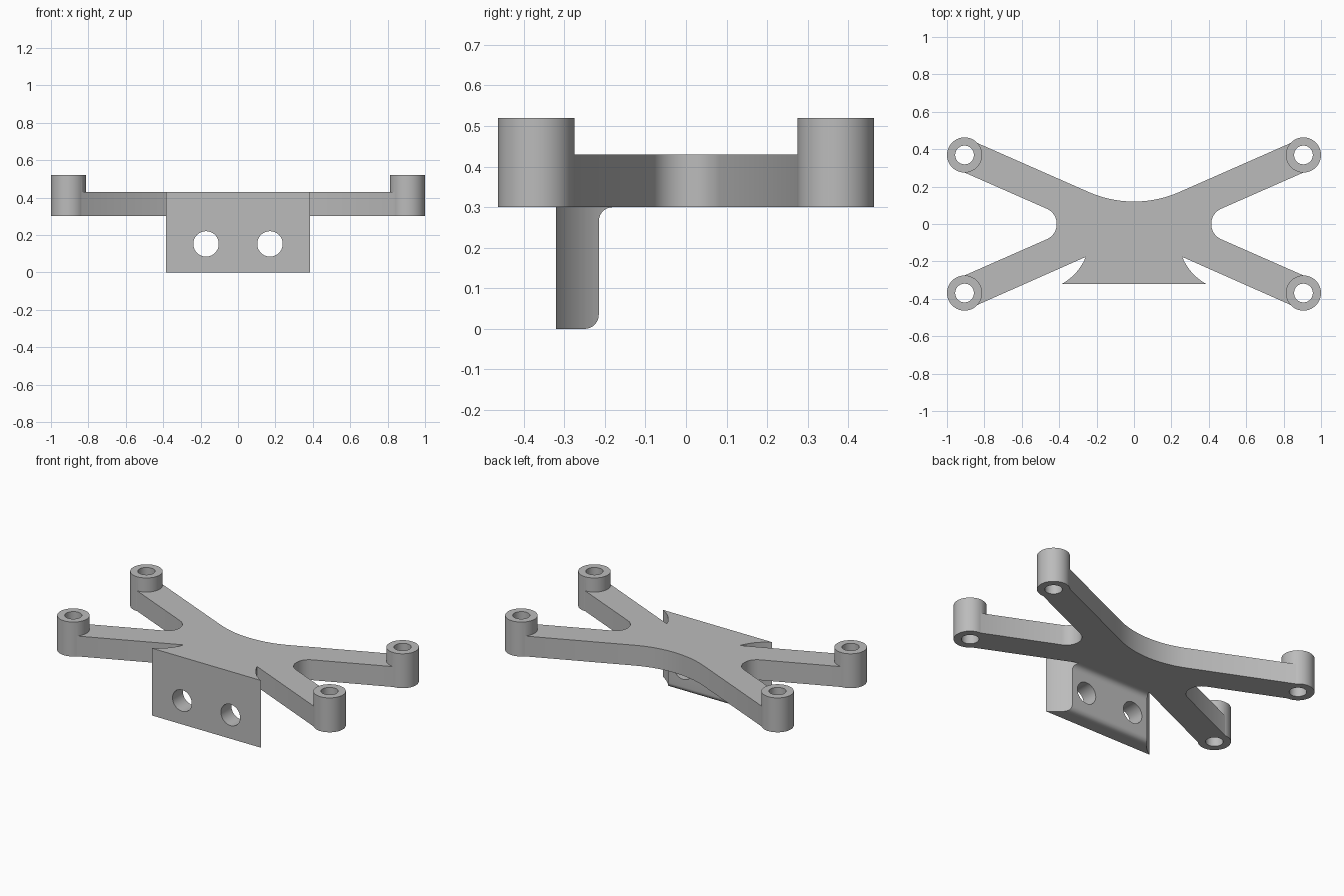
import bpy, bmesh, math
from mathutils import Vector

if "Cube" in bpy.data.objects:
    bpy.data.objects.remove(bpy.data.objects["Cube"])

BOTTOM, TOP, BOSS_TOP = 0.30, 0.43, 0.52
BOSS_X, BOSS_Y, BOSS_R, BORE_R = 0.906, 0.369, 0.094, 0.05
PHI, ARM_HALF = math.atan(0.44), 0.086

grey = bpy.data.materials.new("plain grey")
grey.use_nodes = True
colour = (0.5, 0.5, 0.5, 1)
grey.diffuse_color = colour
grey.node_tree.nodes["Principled BSDF"].inputs["Base Color"].default_value = colour


def add_object(name, bm):
    bmesh.ops.recalc_face_normals(bm, faces=bm.faces)
    mesh = bpy.data.meshes.new(name)
    bm.to_mesh(mesh)
    bm.free()
    mesh.materials.append(grey)
    obj = bpy.data.objects.new(name, mesh)
    bpy.context.collection.objects.link(obj)
    return obj


def prism(name, points, depth):
    """Extrude a 3D outline along a vector."""
    bm = bmesh.new()
    face = bm.faces.new([bm.verts.new(p) for p in points])
    moved = bmesh.ops.extrude_face_region(bm, geom=[face], use_keep_orig=True)["geom"]
    bmesh.ops.translate(bm, vec=depth, verts=[v for v in moved if isinstance(v, bmesh.types.BMVert)])
    return add_object(name, bm)


def cylinder(name, centre, radius, length, axis="Z"):
    bm = bmesh.new()
    bmesh.ops.create_cone(bm, cap_ends=True, segments=64, radius1=radius, radius2=radius, depth=length)
    obj = add_object(name, bm)
    obj.location = centre
    if axis == "Y":
        obj.rotation_euler.x = math.pi / 2
    return obj


def combine(target, other, operation):
    """Apply a boolean and discard the helper."""
    bpy.context.view_layer.update()
    mod = target.modifiers.new("boolean", "BOOLEAN")
    mod.operation, mod.solver, mod.object = operation, "EXACT", other
    bpy.context.view_layer.objects.active = target
    bpy.ops.object.modifier_apply(modifier=mod.name)
    bpy.data.objects.remove(other)


def arc(cx, cy, r, start, end, steps=16):
    angles = [start + (end - start) * i / steps for i in range(steps + 1)]
    return [(cx + r * math.cos(a), cy + r * math.sin(a)) for a in angles]


# Right half of the cross-shaped outline, from back centre to front corner
normal = Vector((-math.sin(PHI), math.cos(PHI))) * ARM_HALF
boss = Vector((BOSS_X, BOSS_Y))
outer, inner = boss + normal, boss - normal
back_meet = outer.y - outer.x * math.tan(PHI)
back_r = (0.12 - back_meet) / (1 / math.cos(PHI) - 1)
back = arc(0, back_meet + back_r / math.cos(PHI), back_r, -math.pi / 2, -math.pi / 2 + PHI, 14)
side_meet = inner.x - inner.y / math.tan(PHI)
side_r = (0.413 - side_meet) / (1 / math.sin(PHI) - 1)
crotch = arc(side_meet + side_r / math.sin(PHI), 0, side_r, math.pi / 2 + PHI, 3 * math.pi / 2 - PHI, 24)

# Flared edge shared by the plate and the bracket
notch, control, tip = Vector((0.258, -0.176)), Vector((0.295, -0.268)), Vector((0.385, -0.32))
flare = []
for i in range(17):
    t = i / 16
    flare.append(tuple(notch * (1 - t) ** 2 + control * 2 * t * (1 - t) + tip * t * t))

half = back + [tuple(outer), tuple(inner)] + crotch
half += [(inner.x, -inner.y), (outer.x, -outer.y)] + flare


def mirrored(points):
    return points + [(-x, y) for x, y in reversed(points) if x > 1e-5]


# Main plate with four arms
frame = prism("mounting_frame", [(x, y, BOTTOM) for x, y in mirrored(half)], (0, 0, TOP - BOTTOM))

# Hanging front bracket: flared plan intersected with a rounded side profile
bracket = prism("bracket", [(x, y, -0.1) for x, y in mirrored(flare)], (0, 0, 0.6))
r, rear = 0.035, -0.215
profile = [(-0.4, 0)] + arc(rear - r, r, r, -math.pi / 2, 0, 10)
profile += arc(rear + r, BOTTOM - r, r, math.pi, math.pi / 2, 10) + [(-0.4, BOTTOM)]
combine(bracket, prism("side_profile", [(-0.5, y, z) for y, z in profile], (1, 0, 0)), "INTERSECT")
combine(frame, bracket, "UNION")

# Round bosses at the arm ends, each bored through
corners = [(sx * BOSS_X, sy * BOSS_Y) for sx in (-1, 1) for sy in (-1, 1)]
for x, y in corners:
    post = cylinder("boss", (x, y, (BOTTOM + BOSS_TOP) / 2), BOSS_R, BOSS_TOP - BOTTOM)
    combine(frame, post, "UNION")
for x, y in corners:
    combine(frame, cylinder("bore", (x, y, 0.4), BORE_R, 0.6), "DIFFERENCE")

# Two holes through the bracket
for side in (-1, 1):
    combine(frame, cylinder("bracket_hole", (side * 0.171, -0.27, 0.152), 0.068, 0.3, "Y"), "DIFFERENCE")

# Merge flat faces and smooth the curved walls
bm = bmesh.new()
bm.from_mesh(frame.data)
bmesh.ops.remove_doubles(bm, verts=bm.verts, dist=1e-5)
bmesh.ops.dissolve_limit(bm, angle_limit=0.002, verts=bm.verts, edges=bm.edges)
bm.to_mesh(frame.data)
bm.free()
bpy.ops.object.select_all(action="DESELECT")
frame.select_set(True)
bpy.context.view_layer.objects.active = frame
bpy.ops.object.shade_smooth_by_angle(angle=math.radians(30))
